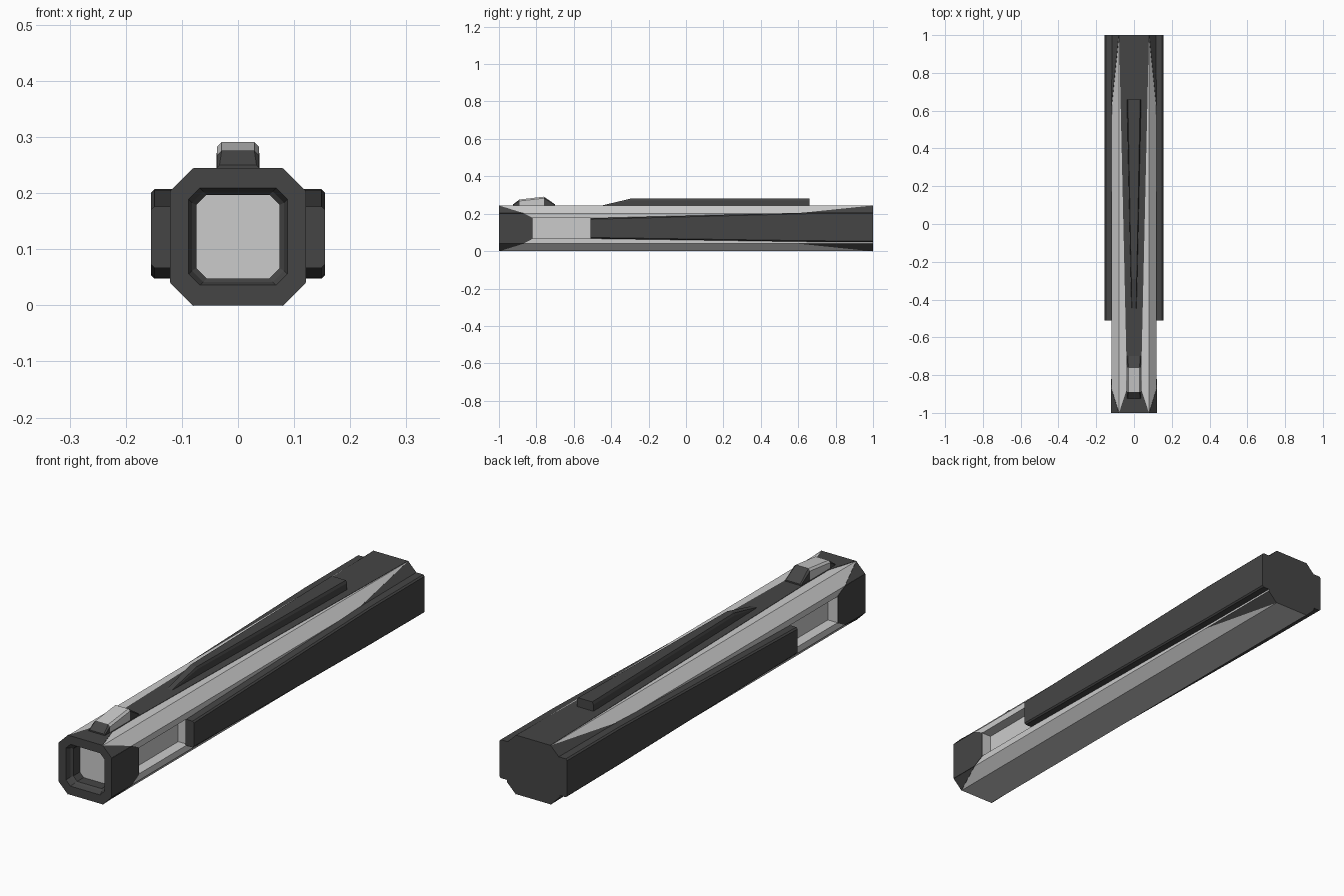
import bpy, bmesh
from mathutils import Vector

if "Cube" in bpy.data.objects:
    bpy.data.objects.remove(bpy.data.objects["Cube"])


def material(name, v):
    m = bpy.data.materials.new(name)
    m.diffuse_color = (v, v, v, 1)
    m.use_nodes = True
    m.node_tree.nodes["Principled BSDF"].inputs["Base Color"].default_value = m.diffuse_color
    return m


LIGHT = material("light_grey", 0.55)
DARK = material("dark_grey", 0.06)
TOP = 0.243


def finish(name, bm, helper=False):
    bmesh.ops.recalc_face_normals(bm, faces=bm.faces[:])
    me = bpy.data.meshes.new(name)
    bm.to_mesh(me)
    bm.free()
    for m in (LIGHT, DARK):
        me.materials.append(m)
    ob = bpy.data.objects.new(name, me)
    bpy.context.collection.objects.link(ob)
    ob.hide_render = helper
    return ob


def loft(name, rings, mats=None, caps=(1, 1), helper=False):
    """Skin equal-sized rings of points; mats = slot per segment."""
    bm = bmesh.new()
    vs = [[bm.verts.new(p) for p in r] for r in rings]
    n = len(rings[0])
    for i in range(len(rings) - 1):
        for j in range(n):
            k = (j + 1) % n
            f = bm.faces.new((vs[i][j], vs[i][k], vs[i + 1][k], vs[i + 1][j]))
            f.material_index = mats[i] if mats else 1
    for r, c in ((vs[0], caps[0]), (vs[-1], caps[1])):
        bm.faces.new(r).material_index = c
    return finish(name, bm, helper)


def panel(name, pts, lift=0.0015):
    """Thin dark plate lying on a flat facet (points counter-clockwise from outside)."""
    pts = [Vector(p) for p in pts]
    n = (pts[1] - pts[0]).cross(pts[2] - pts[0]).normalized()
    if n.dot(pts[0] - Vector((0, pts[0].y, 0.12))) < 0:
        n = -n
    return loft(name, [[p - n * 0.001 for p in pts], [p + n * lift for p in pts]])


def octagon(y, w, lo, hi, cx, cz):
    half = [(w - cx, lo), (w, lo + cz), (w, hi - cz), (w - cx, hi)]
    return [(x, y, z) for x, z in half] + [(-x, y, z) for x, z in half[::-1]]


# barrel with a stepped square opening at the front
body = loft("barrel", [
    octagon(-0.93, 0.074, 0.048, 0.197, 0.018, 0.018),
    octagon(-0.972, 0.074, 0.048, 0.197, 0.018, 0.018),
    octagon(-0.98, 0.082, 0.042, 0.203, 0.02, 0.02),
    octagon(-1, 0.088, 0.036, 0.209, 0.02, 0.02),
    octagon(-1, 0.12, 0, TOP, 0.041, 0.041),
    octagon(1, 0.12, 0, TOP, 0.041, 0.041)],
    mats=[1, 1, 1, 1, 0], caps=(0, 1))

# top centre panel, narrow behind the muzzle and widening to the rear
panel("top_panel", [(0.079, -1, TOP), (0.04, -0.88, TOP), (0.04, -0.72, TOP), (0.079, 1, TOP),
                    (-0.079, 1, TOP), (-0.04, -0.72, TOP), (-0.04, -0.88, TOP), (-0.079, -1, TOP)])

# mirrored side parts
for s, side in ((1, "right"), (-1, "left")):
    # window cut into the barrel side
    cut = loft("window_cutter_" + side, [
        [(s * x, y, z) for y, z in ((-0.82, 0.068), (-0.5, 0.068), (-0.5, 0.176), (-0.82, 0.176))]
        for x in (0.076, 0.2)], mats=[0], caps=(0, 0), helper=True)
    cut.hide_viewport = True
    mod = body.modifiers.new("window_" + side, "BOOLEAN")
    mod.operation, mod.solver, mod.object = "DIFFERENCE", "EXACT", cut

    # dark muzzle cheek and the corner triangles at both ends
    panel("muzzle_cheek_" + side, [(s * 0.12, y, z) for y, z in
          ((-1, 0.041), (-0.868, 0.041), (-0.82, 0.066), (-0.82, 0.178), (-0.868, 0.202), (-1, 0.202))])
    for z0, z1, end in ((TOP, 0.202, "upper"), (0, 0.041, "lower")):
        panel(f"muzzle_corner_{end}_{side}",
              [(s * 0.079, -1, z0), (s * 0.12, -1, z1), (s * 0.12, -0.868, z1)])
        panel(f"rear_corner_{end}_{side}",
              [(s * 0.079, 1, z0), (s * 0.12, 1, z1), (s * 0.12, 0.6, z1)])

    # raised side rail, growing taller toward the rear
    loft("side_rail_" + side, [
        [(s * x, y, z) for x, z in ((0.117, lo), (0.149, lo), (0.155, lo + 0.006),
                                    (0.155, hi - 0.006), (0.149, hi), (0.117, hi))]
        for y, lo, hi in ((-0.51, 0.067, 0.176), (0.65, 0.05, 0.206), (1, 0.048, 0.207))])


# long tapered top ridge with a front ramp
def ridge_ring(y, w, h):
    return [(-w, y, 0.24), (w, y, 0.24), (w, y, 0.24 + h * 0.75), (w * 0.85, y, 0.24 + h),
            (-w * 0.85, y, 0.24 + h), (-w, y, 0.24 + h * 0.75)]


loft("top_ridge", [ridge_ring(-0.45, 0.013, 0.004), ridge_ring(-0.29, 0.017, 0.042),
                   ridge_ring(0.66, 0.038, 0.042)])

# front sight: light top and sides, dark end ramps
loft("front_sight", [
    [(-w, y, 0.24), (w, y, 0.24), (w, y, z - d), (w - d, y, z), (-w + d, y, z), (-w, y, z - d)]
    for y, w, z, d in ((-0.925, 0.037, 0.25, 0.004), (-0.89, 0.037, 0.276, 0.008),
                       (-0.76, 0.037, 0.291, 0.008), (-0.70, 0.037, 0.25, 0.004))],
    mats=[1, 0, 1])
